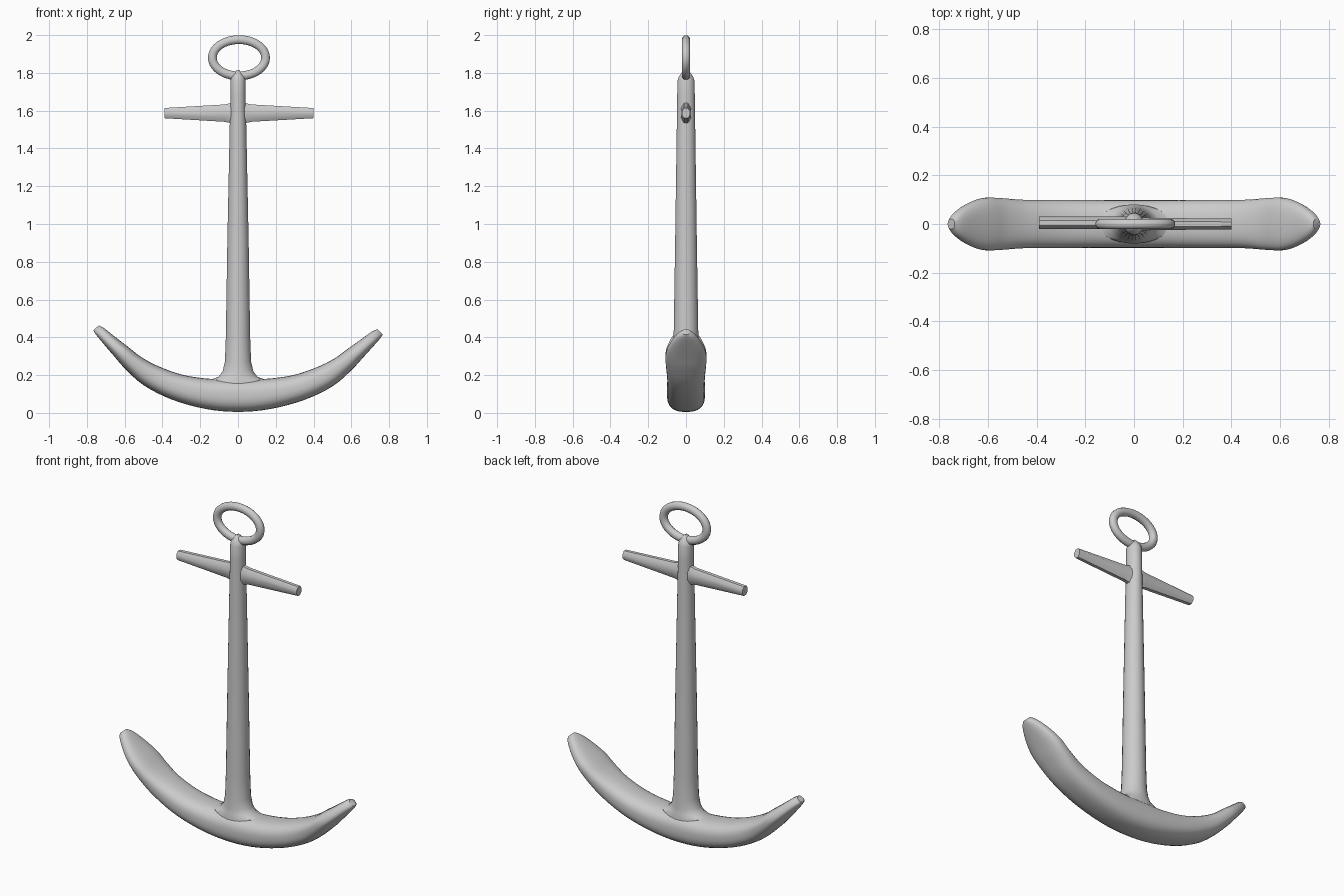
import bpy, bmesh
from math import sin, cos, pi, copysign
from mathutils import Vector

if "Cube" in bpy.data.objects:
    bpy.data.objects.remove(bpy.data.objects["Cube"])


def loft(name, sections, sides=24, power=1.0, closed=False):
    """Skin rounded sections; each is (centre, half-axis a, half-axis b)."""
    bm = bmesh.new()
    rings = []
    for c, a, b in sections:
        ring = []
        for i in range(sides):
            t = 2 * pi * (i + 0.5) / sides
            u = copysign(abs(cos(t)) ** power, cos(t))
            v = copysign(abs(sin(t)) ** power, sin(t))
            ring.append(bm.verts.new(Vector(c) + u * Vector(a) + v * Vector(b)))
        rings.append(ring)
    pairs = list(zip(rings, rings[1:]))
    if closed:
        pairs.append((rings[-1], rings[0]))
    for r, s in pairs:
        for i in range(sides):
            j = (i + 1) % sides
            bm.faces.new((r[i], r[j], s[j], s[i]))
    if not closed:
        bm.faces.new(rings[0])
        bm.faces.new(rings[-1])
    bmesh.ops.recalc_face_normals(bm, faces=bm.faces)
    mesh = bpy.data.meshes.new(name)
    bm.to_mesh(mesh)
    bm.free()
    obj = bpy.data.objects.new(name, mesh)
    bpy.context.collection.objects.link(obj)
    bpy.ops.object.select_all(action='DESELECT')
    bpy.context.view_layer.objects.active = obj
    obj.select_set(True)
    bpy.ops.object.shade_smooth_by_angle(angle=0.7)
    return obj


def smooth_path(points, steps=4):
    """Catmull-Rom interpolation through the control rows."""
    p = [Vector(q) for q in points]
    p = [p[0]] + p + [p[-1]]
    out = []
    for a, b, c, d in zip(p, p[1:], p[2:], p[3:]):
        for k in range(steps):
            t = k / steps
            out.append(0.5 * (2 * b + (c - a) * t + (2 * a - 5 * b + 4 * c - d) * t * t
                              + (3 * b - a - 3 * c + d) * t ** 3))
    return out + [p[-1]]


# Curved arms with flukes: underside x, z, upper side x, z, half width
half = [(0, .005, 0, .18, .1), (.17, .02, .14, .18, .1), (.35, .068, .29, .2, .1),
        (.5, .14, .42, .243, .1), (.6, .225, .51, .288, .107), (.66, .29, .575, .335, .107),
        (.71, .345, .645, .385, .085), (.752, .393, .705, .428, .05), (.766, .415, .737, .443, .02)]
left = [(-bx, bz + .05 * bx ** 3, -tx, tz + .05 * tx ** 3, w) for bx, bz, tx, tz, w in half]
sections = []
for bx, bz, tx, tz, w in smooth_path(left[:0:-1] + half):
    low, top = Vector((bx, 0, bz)), Vector((tx, 0, tz))
    sections.append(((low + top) / 2, (0, w, 0), (top - low) / 2))
loft("arms", sections, 28, 0.78)

# Tapered shank flaring into the arms: z, half x, half y
shank = [(.1, .16, .08), (.175, .15, .08), (.19, .105, .076), (.22, .082, .073), (.27, .07, .069),
         (.4, .065, .066), (.9, .057, .058), (1.53, .044, .049), (1.68, .04, .047),
         (1.76, .04, .045), (1.78, .036, .038), (1.8, .02, .024), (1.815, .006, .008)]
loft("shank", [((0, 0, z), (x, 0, 0), (0, y, 0)) for z, x, y in shank])

# Flat-ended octagonal stock: x, half height, half thickness
stock = [(-.39, .027, .025), (-.07, .046, .025), (-.04, .053, .027), (0, .062, .03),
         (.04, .053, .027), (.07, .046, .025), (.4, .027, .022)]
loft("stock", [((x, .005 if x < 0 else 0, 1.587), (0, y * 1.08, 0), (0, 0, z * 1.08))
               for x, z, y in stock], 8)

# Oval ring at the head
ring = []
for i in range(40):
    t = 2 * pi * i / 40
    out = Vector((cos(t), 0, sin(t)))
    centre = Vector((.005 + .141 * cos(t), 0, 1.88 + .096 * sin(t)))
    ring.append((centre, out * .024, (0, .022, 0)))
loft("ring", ring, 12, closed=True)
